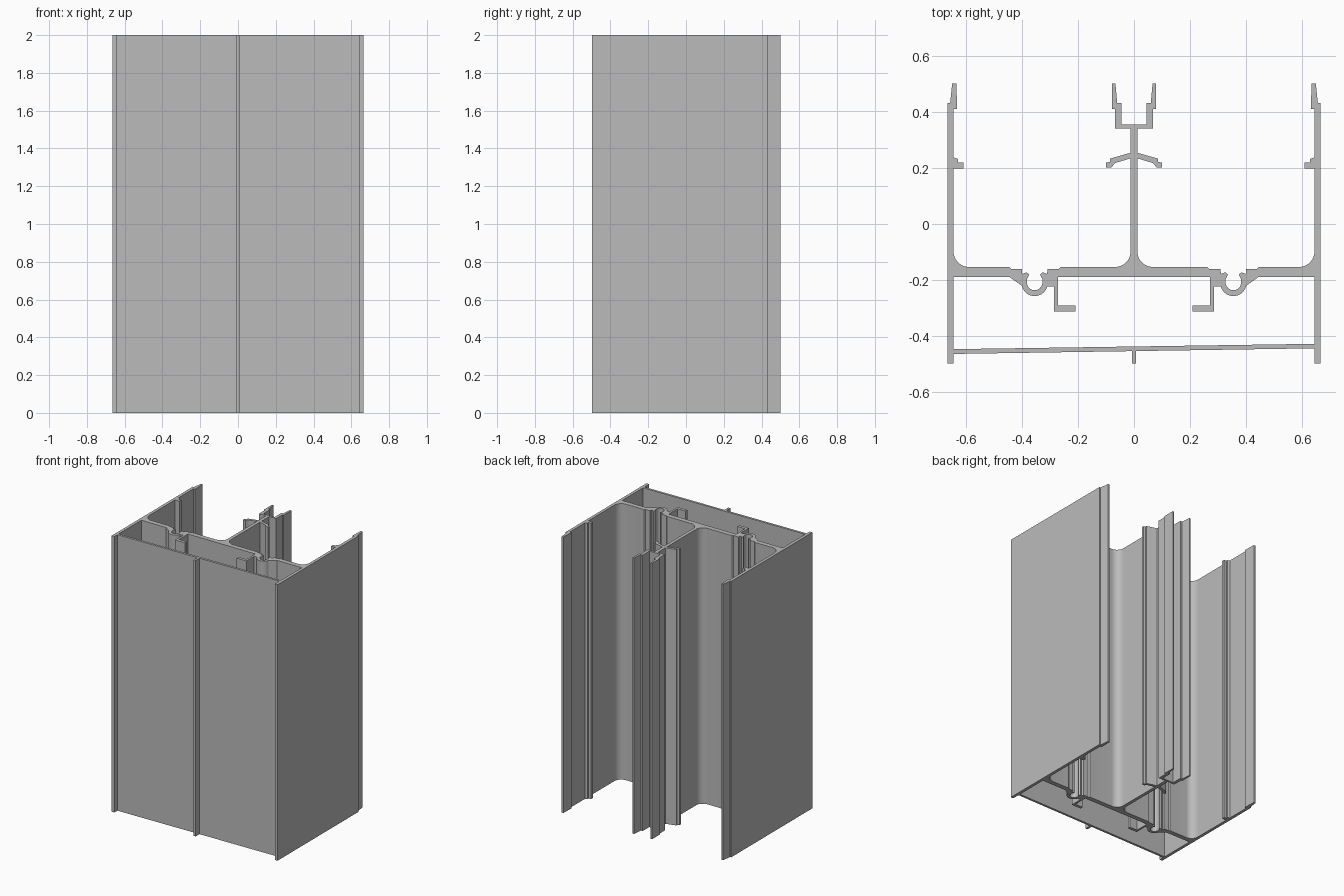
import bpy, bmesh, math

HEIGHT = 2.0

cube = bpy.data.objects.get("Cube")
if cube:
    bpy.data.objects.remove(cube, do_unlink=True)

grey = bpy.data.materials.new("aluminium grey")
grey.use_nodes = True
colour = (0.5, 0.5, 0.5, 1)
grey.diffuse_color = colour
grey.node_tree.nodes["Principled BSDF"].inputs["Base Color"].default_value = colour


def arc(cx, cy, r, start, end, steps=10):
    """Points along an arc, angles in degrees."""
    angles = [math.radians(start + (end - start) * i / steps) for i in range(steps + 1)]
    return [(cx + r * math.cos(a), cy + r * math.sin(a)) for a in angles]


def mirrored(points):
    return [(-x, y) for x, y in reversed(points)]


def extrude(name, *profiles):
    """Extrude closed profiles along the full height into one object."""
    bm = bmesh.new()
    for points in profiles:
        base = bm.faces.new([bm.verts.new((x, y, 0)) for x, y in points])
        result = bmesh.ops.extrude_face_region(bm, geom=[base], use_keep_orig=True)
        top = [v for v in result["geom"] if isinstance(v, bmesh.types.BMVert)]
        bmesh.ops.translate(bm, verts=top, vec=(0, 0, HEIGHT))
    bmesh.ops.recalc_face_normals(bm, faces=bm.faces)
    mesh = bpy.data.meshes.new(name)
    bm.to_mesh(mesh)
    bm.free()
    mesh.materials.append(grey)
    obj = bpy.data.objects.new(name, mesh)
    bpy.context.collection.objects.link(obj)
    bpy.ops.object.select_all(action="DESELECT")
    obj.select_set(True)
    bpy.context.view_layer.objects.active = obj
    bpy.ops.object.shade_smooth_by_angle(angle=math.radians(30))


def extrude_pair(left_name, right_name, points):
    extrude(left_name, points)
    extrude(right_name, mirrored(points))


# Side walls with a stepped clip tip and a small inner ledge
wall = [
    (0.665, -0.497), (0.665, 0.432), (0.655, 0.432), (0.648, 0.5), (0.633, 0.5),
    (0.63, 0.41), (0.643, 0.41), (0.643, 0.237), (0.628, 0.232), (0.628, 0.22),
    (0.608, 0.22), (0.608, 0.198), (0.643, 0.198), (0.643, -0.497),
]
extrude_pair("left_wall", "right_wall", wall)

# Cross web: rounded corners, screw groove with lips, and an L-shaped hook
web = (
    arc(0.067, -0.098, 0.055, 180, 270)
    + [(0.26, -0.153), (0.268, -0.16), (0.308, -0.16), (0.31, -0.178),
       (0.325, -0.172), (0.335, -0.18), (0.327, -0.195)]
    + arc(0.354, -0.208, 0.028, 170, 370)
    + [(0.381, -0.195), (0.373, -0.18), (0.383, -0.172), (0.398, -0.178),
       (0.4, -0.16), (0.438, -0.16), (0.445, -0.153)]
    + arc(0.588, -0.098, 0.055, 270, 360)
    + [(0.643, -0.188), (0.445, -0.188), (0.4, -0.22)]
    + arc(0.354, -0.21, 0.047, -12, -165)
    + [(0.285, -0.222), (0.285, -0.312), (0.208, -0.312), (0.208, -0.29),
       (0.27, -0.29), (0.27, -0.188), (0.012, -0.188)]
)
extrude_pair("left_web", "right_web", web)

# Central stem between the two webs
extrude("centre_stem", [(-0.012, -0.188), (0.012, -0.188), (0.012, 0.34), (-0.012, 0.34)])

# Drooping wings on the stem
wing = [
    (0.012, 0.254), (0.085, 0.233), (0.085, 0.222), (0.1, 0.218), (0.1, 0.202),
    (0.08, 0.202), (0.068, 0.217), (0.012, 0.234),
]
extrude_pair("left_wing", "right_wing", wing)

# U-shaped clip channel on top of the stem
half_channel = [
    (0.068, 0.34), (0.068, 0.41), (0.078, 0.41), (0.078, 0.5), (0.066, 0.5),
    (0.06, 0.432), (0.045, 0.432), (0.045, 0.355),
]
extrude("clip_channel", half_channel + mirrored(half_channel))

# Slightly sloping front plate with a centre rib
extrude("front_plate", [(-0.643, -0.463), (0.643, -0.443), (0.643, -0.427), (-0.643, -0.446)])
extrude("front_rib", [(-0.008, -0.497), (0.008, -0.497), (0.008, -0.453), (-0.008, -0.453)])
